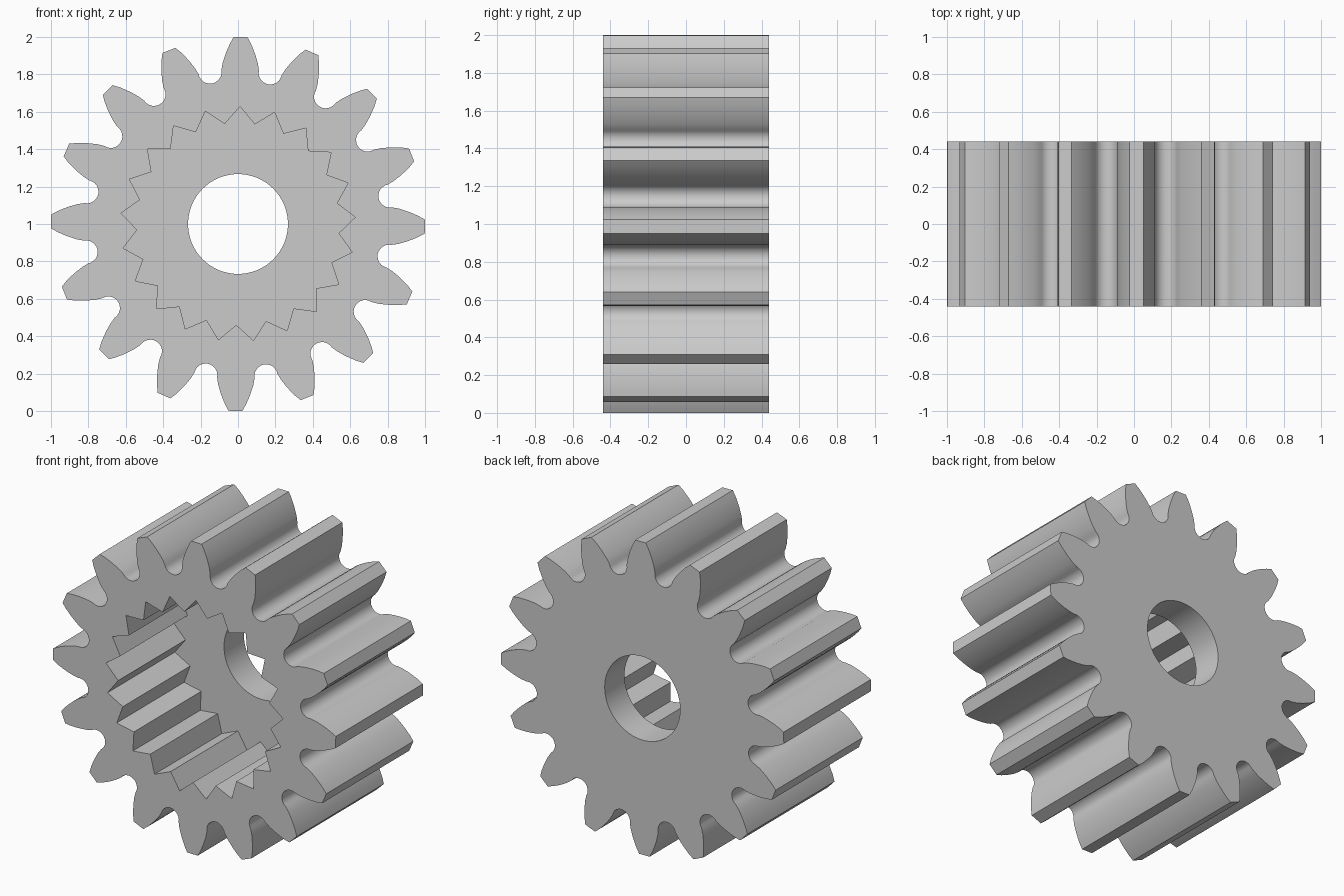
import bpy, bmesh
from math import radians, cos, sin, tau

cube = bpy.data.objects.get("Cube")
if cube:
    bpy.data.objects.remove(cube, do_unlink=True)

TEETH, NOTCHES = 16, 21
FRONT, FLOOR, BACK = -0.44, 0.24, 0.44
CENTRE_Z = 1.0


def turn(r, w, a):
    """Point at radius r and sideways offset w, turned to angle a."""
    return (r * cos(a) - w * sin(a), r * sin(a) + w * cos(a))


def tooth_outline():
    """Curved tooth flanks joined by round gullets."""
    flank = [(0.86, 0.094), (0.9, 0.082), (0.93, 0.071),
             (0.965, 0.056), (0.999, 0.037)]
    pitch, pts = tau / TEETH, []
    for k in range(TEETH):
        a = radians(-0.8) + k * pitch
        pts += [turn(r, -w, a) for r, w in flank]
        pts += [turn(r, w, a) for r, w in reversed(flank)]
        for i in range(13):
            t = radians(270 - 15 * i)
            pts.append(turn(0.826 + 0.062 * cos(t), 0.062 * sin(t), a + pitch / 2))
    return pts


def notch_outline():
    """Zigzag outline of the splined pocket."""
    step = tau / NOTCHES / 2
    return [turn(0.54 if i % 2 else 0.628, 0, radians(89) + i * step)
            for i in range(NOTCHES * 2)]


def circle_outline(radius, sides=64):
    return [turn(radius, 0, tau * i / sides) for i in range(sides)]


def ring(bm, outline, y):
    verts = [bm.verts.new((x, y, z + CENTRE_Z)) for x, z in outline]
    return [bm.edges.new((v, verts[i - 1])) for i, v in enumerate(verts)]


def wall(bm, outline, y0, y1):
    """Straight wall between two depths; returns its two edge rings."""
    a, b = ring(bm, outline, y0), ring(bm, outline, y1)
    for e, f in zip(a, b):
        bm.faces.new((e.verts[0], e.verts[1], f.verts[1], f.verts[0]))
    return a, b


def cap(bm, outer, inner):
    bmesh.ops.triangle_fill(bm, edges=outer + inner, use_beauty=True,
                            normal=(0, 1, 0))


# Gear body: toothed rim, splined front pocket, and bored back wall
bm = bmesh.new()
rim_front, rim_back = wall(bm, tooth_outline(), FRONT, BACK)
pocket_front, pocket_floor = wall(bm, notch_outline(), FRONT, FLOOR)
bore_front, bore_back = wall(bm, circle_outline(0.267), FLOOR, BACK)
cap(bm, rim_front, pocket_front)
cap(bm, pocket_floor, bore_front)
cap(bm, rim_back, bore_back)
bmesh.ops.recalc_face_normals(bm, faces=bm.faces[:])
mesh = bpy.data.meshes.new("gear")
bm.to_mesh(mesh)
bm.free()

# Plain grey material
grey = bpy.data.materials.new("grey")
grey.use_nodes = True
colour = (0.6, 0.6, 0.6, 1)
grey.diffuse_color = colour
grey.node_tree.nodes["Principled BSDF"].inputs["Base Color"].default_value = colour
mesh.materials.append(grey)

gear = bpy.data.objects.new("gear", mesh)
bpy.context.collection.objects.link(gear)
bpy.ops.object.select_all(action="DESELECT")
gear.select_set(True)
bpy.context.view_layer.objects.active = gear
bpy.ops.object.shade_smooth_by_angle(angle=radians(30))
